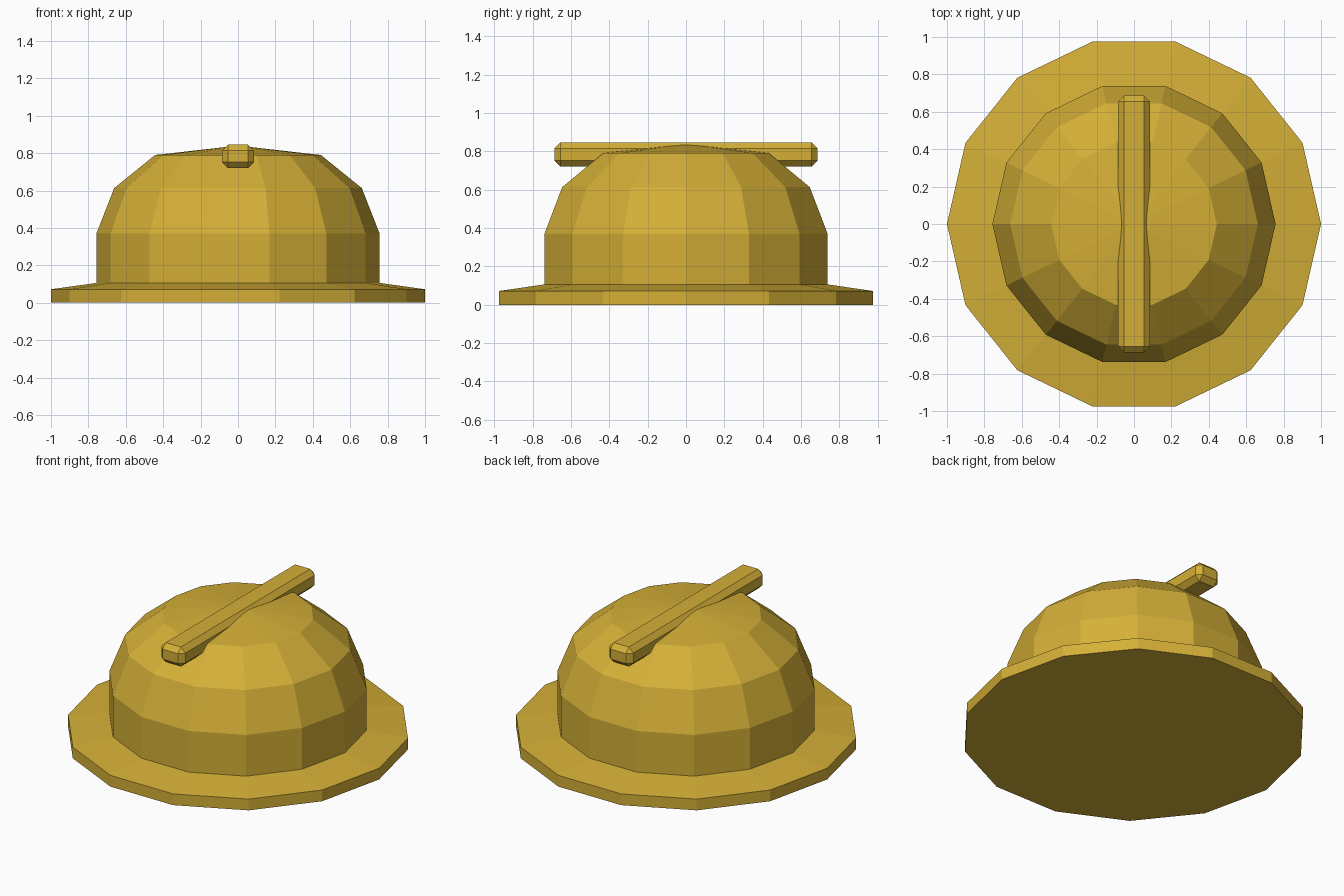
import bpy, bmesh, math

if "Cube" in bpy.data.objects:
    bpy.data.objects.remove(bpy.data.objects["Cube"])

gold = bpy.data.materials.new("gold")
gold.diffuse_color = (0.658, 0.429, 0.038, 1)
gold.use_nodes = True
gold.node_tree.nodes["Principled BSDF"].inputs["Base Color"].default_value = gold.diffuse_color


def add_object(name, bm):
    bmesh.ops.recalc_face_normals(bm, faces=bm.faces)
    mesh = bpy.data.meshes.new(name)
    bm.to_mesh(mesh)
    bm.free()
    mesh.materials.append(gold)
    obj = bpy.data.objects.new(name, mesh)
    bpy.context.collection.objects.link(obj)
    return obj


# Brim and dome: one 14-sided turned profile (radius, height)
SIDES = 14
profile = [(1, 0), (1, 0.072), (0.757, 0.106), (0.757, 0.37),
           (0.662, 0.613), (0.443, 0.79)]
bm = bmesh.new()
rings = [[bm.verts.new((r * math.cos(math.tau * i / SIDES),
                        r * math.sin(math.tau * i / SIDES), z))
          for i in range(SIDES)] for r, z in profile]
for low, high in zip(rings, rings[1:]):
    for i in range(SIDES):
        j = (i + 1) % SIDES
        bm.faces.new((low[i], low[j], high[j], high[i]))
apex = bm.verts.new((0, 0, 0.84))
for i in range(SIDES):
    bm.faces.new((rings[-1][i], rings[-1][(i + 1) % SIDES], apex))
bm.faces.new(rings[0])
add_object("domed_body", bm)

# Crossbar: chamfered bar running front to back over the crown
bm = bmesh.new()
bmesh.ops.create_cube(bm, size=1)
bmesh.ops.scale(bm, vec=(0.17, 1.372, 0.125), verts=bm.verts)
bmesh.ops.translate(bm, vec=(0, 0, 0.783), verts=bm.verts)
bmesh.ops.bevel(bm, geom=bm.edges[:], offset=0.031, segments=1,
                affect='EDGES', profile=0.5)
add_object("top_crossbar", bm)
